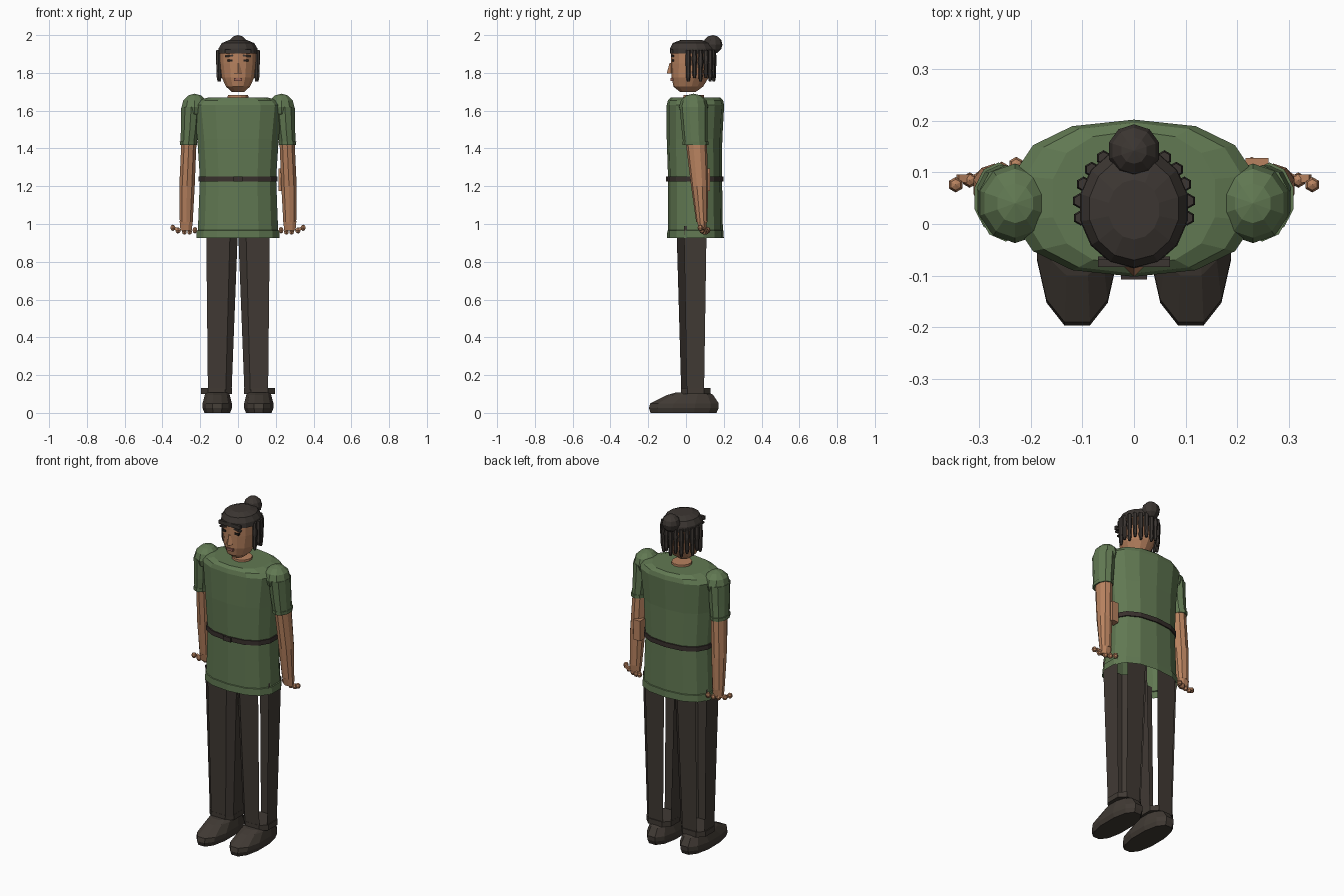
import bpy, bmesh, math
from mathutils import Matrix, Vector

cube = bpy.data.objects.get("Cube")
if cube:
    bpy.data.objects.remove(cube)


def material(name, rgb):
    m = bpy.data.materials.new(name)
    m.use_nodes = True
    m.diffuse_color = (*rgb, 1)
    bsdf = next(n for n in m.node_tree.nodes if n.type == 'BSDF_PRINCIPLED')
    bsdf.inputs["Base Color"].default_value = (*rgb, 1)
    return m


GREEN = material("tunic_green", (0.12, 0.19, 0.085))
SKIN = material("skin", (0.48, 0.225, 0.115))
TROUSER = material("trouser_brown", (0.052, 0.042, 0.034))
HAIR = material("hair_dark", (0.045, 0.037, 0.032))
LEATHER = material("belt_leather", (0.04, 0.03, 0.026))
DARK = material("eye_dark", (0.015, 0.012, 0.01))
LIP = material("lip", (0.33, 0.13, 0.095))


def finish(name, bm, mat, mirror):
    me = bpy.data.meshes.new(name)
    bm.to_mesh(me)
    bm.free()
    ob = bpy.data.objects.new(name, me)
    bpy.context.collection.objects.link(ob)
    me.materials.append(mat)
    if mirror:
        ob.modifiers.new("Mirror", 'MIRROR').use_mirror_merge = False
    return ob


def power(v, p):
    return math.copysign(abs(v) ** (2 / p), v)


def loft(name, mat, rings, n=12, p=2, caps=(True, True), skip=(), mirror=False):
    """Skin stacked rings given as (x, y, z, half width, half depth)."""
    bm = bmesh.new()
    loops = []
    for x, y, z, rx, ry in rings:
        angles = [2 * math.pi * (i + 0.5) / n for i in range(n)]
        loops.append([bm.verts.new((x + rx * power(math.cos(a), p),
                                    y + ry * power(math.sin(a), p), z)) for a in angles])
    for low, high in zip(loops, loops[1:]):
        for i in range(n):
            if i not in skip:
                j = (i + 1) % n
                bm.faces.new((low[i], low[j], high[j], high[i]))
    if caps[0]:
        bm.faces.new(loops[0][::-1])
    if caps[1]:
        bm.faces.new(loops[-1])
    return finish(name, bm, mat, mirror)


def box(name, mat, centre, size, tilt=0, mirror=False):
    bm = bmesh.new()
    bmesh.ops.create_cube(bm, size=1, matrix=Matrix.Translation(centre)
                          @ Matrix.Rotation(tilt, 4, 'Y') @ Matrix.Diagonal((*size, 1)))
    return finish(name, bm, mat, mirror)


def ball(name, mat, centre, radii, u=10, v=6, mirror=False):
    bm = bmesh.new()
    bmesh.ops.create_uvsphere(bm, u_segments=u, v_segments=v, radius=1,
                              matrix=Matrix.Translation(centre) @ Matrix.Diagonal((*radii, 1)))
    return finish(name, bm, mat, mirror)


# Tunic, open at the hem, with a slightly raised hem band
loft("tunic", GREEN, [
    (0, .05, .925, .225, .15), (0, .05, .965, .223, .149), (0, .05, .967, .217, .145),
    (0, .048, 1.24, .206, .143), (0, .045, 1.45, .22, .147), (0, .05, 1.63, .24, .152),
    (0, .05, 1.655, .215, .146), (0, .05, 1.67, .16, .13)],
    n=14, p=2.4, caps=(False, True))
loft("belt", LEATHER, [(0, .048, 1.225, .214, .15), (0, .048, 1.252, .214, .15)], n=14, p=2.4)
box("buckle", LEATHER, (0, -.1, 1.238), (.05, .014, .027))
box("hip_pouch", SKIN, (.238, .105, 1.235), (.045, .045, .12))
loft("neck", SKIN, [(0, .04, 1.6, .06, .06), (0, .04, 1.682, .056, .056)])

# Trouser legs with open corner panels
loft("trouser_leg", TROUSER, [(.105, .049, .99, .11, .104), (.112, .05, .12, .082, .079)],
     n=8, p=3.5, caps=(False, False), skip=(0, 2, 6), mirror=True)
loft("ankle_cuff", TROUSER, [(.114, .052, .1, .086, .083), (.114, .052, .132, .086, .083)],
     n=8, p=3, mirror=True)

# Shoes
loft("shoe", TROUSER, [
    (.11, -.013, 0, .07, .18), (.11, -.012, .025, .08, .19), (.11, -.008, .05, .08, .187),
    (.11, .022, .095, .068, .125), (.112, .035, .108, .062, .09)], n=12, p=2.3, mirror=True)

# Sleeves and arms
ball("shoulder", GREEN, (.23, .04, 1.62), (.072, .077, .07), mirror=True)
loft("sleeve", GREEN, [(.262, .05, 1.42, .045, .064), (.255, .045, 1.5, .05, .068),
                       (.248, .04, 1.62, .055, .074)], n=10, mirror=True)
loft("sleeve_cuff", GREEN, [(.262, .05, 1.418, .048, .068), (.262, .05, 1.438, .049, .069)],
     n=10, mirror=True)
loft("forearm", SKIN, [(.274, .084, 1.01, .036, .03), (.27, .072, 1.2, .043, .045),
                       (.26, .055, 1.43, .042, .056)], n=10, mirror=True)

# Hands with short spread fingers
loft("palm", SKIN, [(.275, .087, .965, .032, .02), (.274, .085, 1.015, .038, .028)],
     n=8, mirror=True)
for i, (x, z) in enumerate([(.228, .967), (.256, .96), (.284, .96), (.318, .966), (.345, .98)]):
    ball(f"finger_{i + 1}", SKIN, (x, .115 - .1 * abs(x - .228) / .3, z),
         (.015, .015, .017), u=6, v=4, mirror=True)
box("finger_root", SKIN, (.322, .088, .972), (.04, .016, .014), -.35, mirror=True)

# Head
loft("head", SKIN, [
    (0, .01, 1.698, .032, .04), (0, .012, 1.727, .065, .078), (0, .022, 1.775, .088, .098),
    (0, .03, 1.85, .098, .109), (0, .032, 1.92, .1, .112)], n=14)

# Face
bm = bmesh.new()
bmesh.ops.create_cone(bm, cap_ends=True, segments=4, radius1=.022, radius2=.007, depth=.055,
                      matrix=Matrix.Translation((0, -.08, 1.825)))
finish("nose", bm, SKIN, False)
box("eye", DARK, (.043, -.069, 1.866), (.026, .012, .012), mirror=True)
box("eyebrow", HAIR, (.047, -.07, 1.89), (.044, .014, .009), .12, mirror=True)
box("mouth", LIP, (0, -.075, 1.765), (.042, .012, .014))

# Hair cap, front band and bun
loft("hair_cap", HAIR, [
    (0, .032, 1.903, .107, .118), (0, .032, 1.93, .105, .116),
    (0, .03, 1.958, .088, .1), (0, .028, 1.973, .05, .058)], n=14)
box("hair_band", HAIR, (0, -.076, 1.914), (.14, .014, .022))
ball("hair_bun", HAIR, (0, .142, 1.95), (.051, .051, .05))

# Tapered braids around the sides and back
COUNT = 13
for i in range(COUNT):
    a = math.radians(-12 + 204 * i / (COUNT - 1))
    x, y = .105 * math.cos(a), .035 + .112 * math.sin(a)
    tip = 1.755 + .018 * (i % 2)
    loft(f"braid_{i + 1}", HAIR, [
        (x, y, tip, .007, .007), (x, y, tip + .025, .012, .012), (x, y, tip + .06, .011, .011),
        (x, y, tip + .1, .015, .015), (x, y, 1.92, .012, .012)], n=6)
